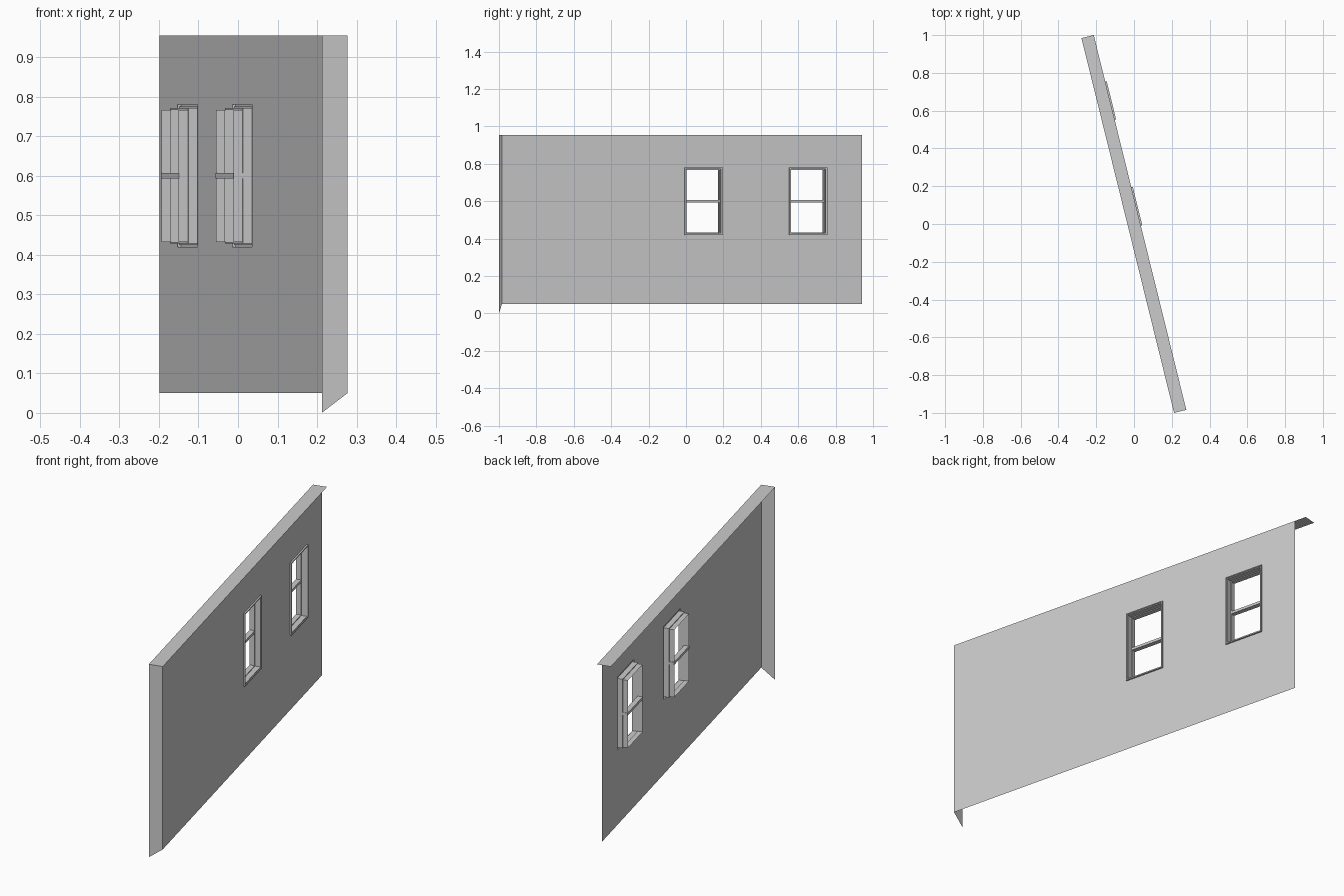
import bpy, bmesh, math
from mathutils import Matrix, Vector

if "Cube" in bpy.data.objects:
    bpy.data.objects.remove(bpy.data.objects["Cube"])

# Wall frame: local x runs along the wall, local y goes inward, z is up
ANGLE = math.atan2(0.9708, -0.2398)
FRAME = Matrix.Translation((0.277, -0.984, 0)) @ Matrix.Rotation(ANGLE, 4, 'Z')
LENGTH, WALL_END, CAP = 2.044, 1.983, 0.067
BASE, TOP = 0.05, 0.955
WINDOWS = [(1.005, 1.2145), (1.582, 1.791)]
SILL, HEAD = 0.42, 0.78


def make(name, bm):
    bmesh.ops.remove_doubles(bm, verts=bm.verts, dist=1e-5)
    me = bpy.data.meshes.new(name)
    bm.to_mesh(me)
    bm.free()
    ob = bpy.data.objects.new(name, me)
    ob.matrix_world = FRAME
    bpy.context.collection.objects.link(ob)
    return ob


def quad(bm, *pts):
    bm.faces.new([bm.verts.new(p) for p in pts])


# Wall sheet with window openings
bm = bmesh.new()
us = [0] + [u for w in WINDOWS for u in w] + [WALL_END]
zs = [BASE, SILL, HEAD, TOP]
for i in range(len(us) - 1):
    for j in range(3):
        if j == 1 and i % 2 == 1:
            continue
        a, b, c, d = us[i], us[i + 1], zs[j], zs[j + 1]
        quad(bm, (a, 0, c), (b, 0, c), (b, 0, d), (a, 0, d))
make("wall", bm)

# Top return
bm = bmesh.new()
quad(bm, (0, 0, TOP), (LENGTH, 0, TOP), (LENGTH, CAP, TOP), (0, CAP, TOP))
make("wall_top", bm)

# End return with slanted bottom
bm = bmesh.new()
quad(bm, (0, 0, BASE), (0, 0, TOP), (0, CAP, TOP), (0, CAP, 0))
make("wall_end", bm)

# Stepped window section: (inset, depth inward)
PROFILE = [(0, 0), (0, -0.008), (0.005, -0.008), (0.005, -0.004),
           (0.009, -0.004), (0.009, 0.022), (0.013, 0.022), (0.013, 0.046)]
for n, (a, b) in enumerate(WINDOWS, 1):
    bm = bmesh.new()
    rings = [[bm.verts.new(p) for p in ((a + i, y, SILL + i), (b - i, y, SILL + i),
                                        (b - i, y, HEAD - i), (a + i, y, HEAD - i))]
             for i, y in PROFILE]
    for r, s in zip(rings, rings[1:]):
        for k in range(4):
            m = (k + 1) % 4
            bm.faces.new((r[k], r[m], s[m], s[k]))
    make(f"window_frame_{n}", bm)

    # Middle rail
    bm = bmesh.new()
    size = Vector((b - a - 0.02, 0.024, 0.013))
    bmesh.ops.create_cube(bm, size=1, matrix=Matrix.Translation(((a + b) / 2, 0.034, 0.6))
                          @ Matrix.Diagonal((*size, 1)))
    make(f"window_rail_{n}", bm)
